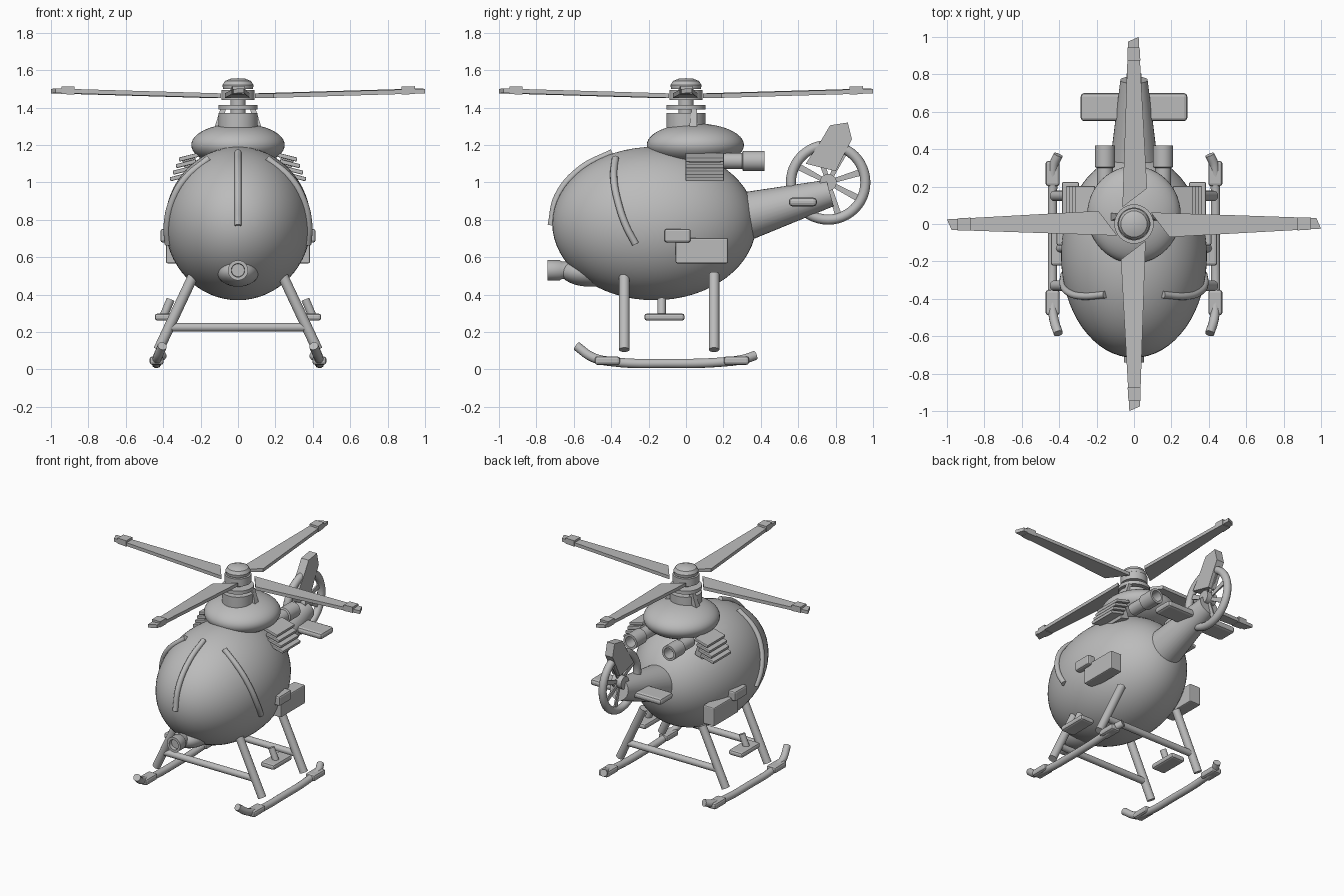
import bpy, bmesh, math
from mathutils import Vector, Matrix

if "Cube" in bpy.data.objects:
    bpy.data.objects.remove(bpy.data.objects["Cube"])

grey = bpy.data.materials.new("plain_grey")
grey.diffuse_color = (0.5, 0.5, 0.5, 1)
grey.use_nodes = True
grey.node_tree.nodes["Principled BSDF"].inputs["Base Color"].default_value = grey.diffuse_color
C, R = Vector((0, -0.17, 0.78)), Vector((0.39, 0.545, 0.41))  # body centre and radii


def finish(name, bm, bevel=0.0, smooth=True):
    bmesh.ops.recalc_face_normals(bm, faces=bm.faces)
    me = bpy.data.meshes.new(name)
    bm.to_mesh(me)
    bm.free()
    me.materials.append(grey)
    ob = bpy.data.objects.new(name, me)
    bpy.context.collection.objects.link(ob)
    if bevel:
        m = ob.modifiers.new("bevel", 'BEVEL')
        m.width, m.segments = bevel, 2
    if smooth:
        bpy.ops.object.select_all(action='DESELECT')
        ob.select_set(True)
        bpy.context.view_layer.objects.active = ob
        bpy.ops.object.shade_smooth_by_angle(angle=math.radians(35))
    return ob


def ellipsoid(name, centre, radii, seg=48):
    bm = bmesh.new()
    bmesh.ops.create_uvsphere(bm, u_segments=seg, v_segments=seg // 2, radius=1)
    bmesh.ops.scale(bm, vec=radii, verts=bm.verts)
    bmesh.ops.translate(bm, vec=centre, verts=bm.verts)
    return finish(name, bm)


def box(name, centre, size, bevel=0.012, tilt=0.0):
    bm = bmesh.new()
    bmesh.ops.create_cube(bm, size=1)
    bmesh.ops.scale(bm, vec=size, verts=bm.verts)
    bmesh.ops.rotate(bm, matrix=Matrix.Rotation(tilt, 3, 'Y'), verts=bm.verts)
    bmesh.ops.translate(bm, vec=centre, verts=bm.verts)
    return finish(name, bm, bevel, False)


def rod(name, a, b, r1, r2=None, seg=24):
    a, b = Vector(a), Vector(b)
    bm = bmesh.new()
    bmesh.ops.create_cone(bm, cap_ends=True, segments=seg, radius1=r1,
                          radius2=r1 if r2 is None else r2, depth=(b - a).length)
    rot = (b - a).to_track_quat('Z', 'Y').to_matrix().to_4x4()
    bmesh.ops.transform(bm, matrix=Matrix.Translation((a + b) / 2) @ rot, verts=bm.verts)
    return finish(name, bm)


def lathe(name, profile, origin, axis, seg=32):
    """Spin (radius, distance) points about an axis through origin."""
    bm = bmesh.new()
    rot = Vector(axis).to_track_quat('Z', 'Y')
    rings = []
    for r, h in profile:
        rings.append([bm.verts.new(Vector(origin) + rot @ Vector((
            r * math.cos(t * math.tau / seg), r * math.sin(t * math.tau / seg), h)))
            for t in range(seg)])
    for p, q in zip(rings, rings[1:]):
        for i in range(seg):
            j = (i + 1) % seg
            bm.faces.new((p[i], p[j], q[j], q[i]))
    bmesh.ops.remove_doubles(bm, verts=bm.verts, dist=1e-5)
    return finish(name, bm)


def prism(name, pts, direction):
    """Extrude a flat outline along a direction."""
    bm = bmesh.new()
    f = bm.faces.new([bm.verts.new(p) for p in pts])
    new = bmesh.ops.extrude_face_region(bm, geom=[f])["geom"]
    bmesh.ops.translate(bm, vec=direction,
                        verts=[v for v in new if isinstance(v, bmesh.types.BMVert)])
    return finish(name, bm, 0, False)


def tube(name, pts, r):
    cu = bpy.data.curves.new(name, 'CURVE')
    cu.dimensions, cu.bevel_depth, cu.bevel_resolution = '3D', r, 4
    cu.use_fill_caps, cu.resolution_u = True, 6
    sp = cu.splines.new('BEZIER')
    sp.bezier_points.add(len(pts) - 1)
    for bp, p in zip(sp.bezier_points, pts):
        bp.co = p
        bp.handle_left_type = bp.handle_right_type = 'AUTO'
    cu.materials.append(grey)
    ob = bpy.data.objects.new(name, cu)
    bpy.context.collection.objects.link(ob)
    return ob


def on_body(p, lift=1.012):
    d = Vector(p) - C
    n = Vector((d.x / R.x, d.y / R.y, d.z / R.z)).length
    return C + d * (lift / n)


# Cabin and engine cowl
ellipsoid("cabin", C, R, 64)
ellipsoid("engine_cowl", (0, 0.05, 1.2), (0.25, 0.26, 0.115))

# Rotor mast, swash disc and domed cap
rod("mast_base", (0, 0, 1.25), (0, 0, 1.37), 0.105, seg=32)
rod("mast_shaft", (0, 0, 1.35), (0, 0, 1.5), 0.04)
rod("swash_disc", (0, 0, 1.39), (0, 0, 1.415), 0.105, seg=32)
rod("rotor_hub", (0, 0, 1.44), (0, 0, 1.495), 0.088, seg=32)
lathe("hub_cap", [(0, 1.5), (0.08, 1.5), (0.083, 1.52), (0.07, 1.542), (0.04, 1.554), (0, 1.557)],
      (0, 0, 0), (0, 0, 1))
for s in (-1, 1):
    prism("mast_fin", [(s * 0.13, 0.015, 1.28), (s * 0.13, 0.06, 1.28),
                       (s * 0.095, 0.06, 1.39), (s * 0.095, 0.03, 1.39)], (-s * 0.03, 0, 0))

# Four tapered rotor blades with tip caps
for k in range(4):
    rot = Matrix.Rotation(k * math.pi / 2, 3, 'Z')
    outline = [(0.09, 0.062, 1.452), (0.19, -0.07, 1.452), (1.0, -0.025, 1.476), (0.975, 0.032, 1.478)]
    prism("rotor_blade", [rot @ Vector(p) for p in outline], (0, 0, 0.024))
    cap = [(0.875, 0.036, 1.47), (0.875, -0.034, 1.47), (0.945, -0.03, 1.472), (0.945, 0.034, 1.472)]
    prism("blade_tip_cap", [rot @ Vector(p) for p in cap], (0, 0, 0.042))

# Tail boom, ducted tail rotor, fin and stabiliser
rod("tail_boom", (0, 0.25, 0.80), (0, 0.77, 0.943), 0.138, 0.073, 32)
T = Vector((0, 0.76, 1.0))
lathe("tail_ring", [(0.199 + 0.027 * math.cos(a), 0.027 * math.sin(a))
                    for a in (i * math.tau / 12 for i in range(13))], T, (1, 0, 0), 48)
rod("tail_rotor_hub", T - Vector((0.04, 0, 0)), T + Vector((0.04, 0, 0)), 0.045)
for k in range(8):
    a = k * math.tau / 8 + 0.3
    d, w = Vector((0, math.cos(a), math.sin(a))), Vector((0, -math.sin(a), math.cos(a)))
    prism("tail_rotor_blade", [T + d * r + w * s + Vector((-0.005, 0, 0))
                               for r, s in ((0.03, -0.012), (0.19, -0.018), (0.19, 0.018), (0.03, 0.012))],
          (0.01, 0, 0))
prism("tail_fin", [(-0.03, y, z) for y, z in ((0.64, 1.10), (0.72, 1.22), (0.77, 1.305), (0.865, 1.32),
                                             (0.887, 1.23), (0.85, 1.16), (0.80, 1.06))], (0.06, 0, 0))
box("stabiliser", (0, 0.625, 0.895), (0.57, 0.15, 0.046), 0.018)

# Nose sensor
ellipsoid("sensor_pod", (0, -0.51, 0.52), (0.112, 0.16, 0.078), 32)
lathe("sensor_barrel", [(0, 0), (0.047, 0), (0.047, 0.09), (0.054, 0.1), (0.054, 0.165),
                        (0.036, 0.165), (0.034, 0.14), (0, 0.14)], (0, -0.575, 0.53), (0, -1, 0))

# Raised ribs on the canopy
tube("centre_rib", [on_body(p) for p in ((0, -0.72, 0.77), (0, -0.69, 0.93), (0, -0.57, 1.08), (0, -0.4, 1.17))], 0.019)

for s in (-1, 1):
    tube("side_rib", [on_body((s * x, y, z)) for x, y, z in (
        (0.16, -0.385, 1.14), (0.28, -0.385, 1.02), (0.34, -0.36, 0.90), (0.375, -0.32, 0.77),
        (0.375, -0.27, 0.67))], 0.019)
    # Exhaust pipes
    lathe("exhaust", [(0, 0), (0.043, 0), (0.043, 0.12), (0.054, 0.125), (0.054, 0.24),
                      (0.038, 0.24), (0.036, 0.16), (0, 0.16)], (s * 0.155, 0.18, 1.115), (0, 1, 0))
    # Louvred intake
    box("intake_back", (s * 0.25, 0.1, 1.08), (0.07, 0.17, 0.13), 0.005, s * 0.3)
    for i in range(4):
        box("intake_slat", (s * (0.262 + 0.016 * i), 0.1, 1.135 - 0.035 * i),
            (0.11, 0.205, 0.022), 0.005, s * 0.25)
    # Side boxes
    box("side_box", (s * 0.34, 0.085, 0.635), (0.09, 0.28, 0.135), 0.008)
    box("side_latch", (s * 0.375, -0.045, 0.715), (0.08, 0.14, 0.072), 0.012)
    # Landing gear legs, skid and pads
    for y in (-0.33, 0.15):
        rod("skid_leg", (s * 0.235, y, 0.51), (s * 0.425, y, 0.105), 0.028)
    tube("skid", [(s * x, y, z) for x, y, z in (
        (0.405, -0.585, 0.125), (0.43, -0.5, 0.065), (0.435, -0.4, 0.042), (0.435, -0.1, 0.032),
        (0.435, 0.2, 0.04), (0.43, 0.31, 0.055), (0.405, 0.37, 0.075))], 0.025)
    for y in (-0.42, 0.27):
        box("skid_pad", (s * 0.435, y, 0.047), (0.075, 0.135, 0.045), 0.014)
    # Boarding step
    box("step", (s * 0.39, -0.115, 0.28), (0.11, 0.215, 0.038), 0.014)
    rod("step_strut", (s * 0.40, -0.13, 0.28), (s * 0.36, -0.13, 0.375), 0.022)
for y in (-0.33, 0.15):
    rod("cross_bar", (-0.36, y, 0.225), (0.36, y, 0.225), 0.023)
